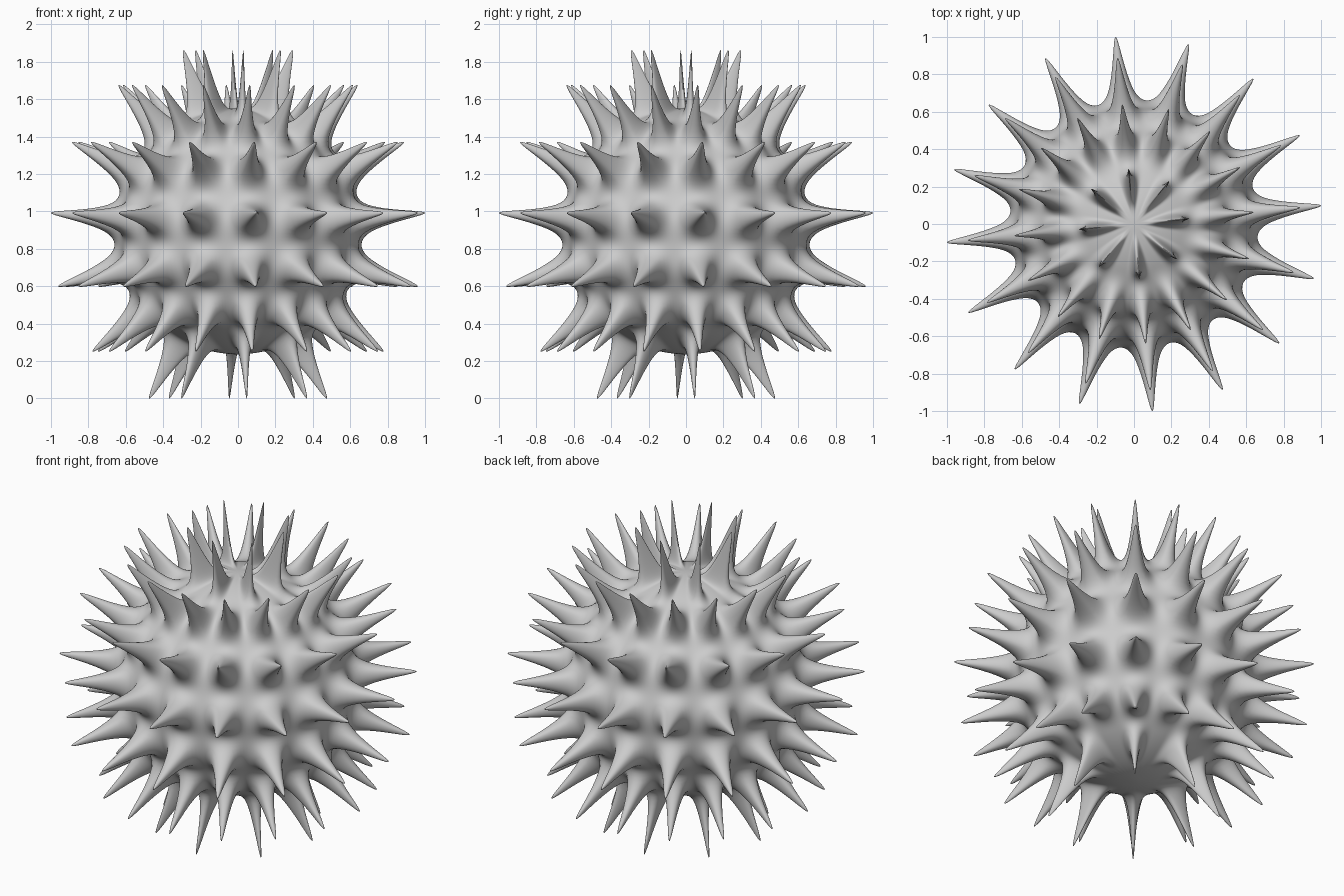
import bpy, bmesh, math
from mathutils import Vector

if "Cube" in bpy.data.objects:
    bpy.data.objects.remove(bpy.data.objects["Cube"])

BODY_RADIUS = 0.66
TIP_SCALE = 0.1
STEP = math.pi / 16          # one face of the 32 x 16 sphere


def is_spike(face):
    """Every second face carries a spike; the rings near the poles have half as many."""
    c = face.calc_center_median()
    ring = int(math.acos(c.z / c.length) / STEP)
    seg = int((math.atan2(c.y, c.x) % math.tau) / STEP)
    if ring % 2 == 0 or ring > 13:
        return False
    return seg % (4 if ring in (1, 13) else 2) == 0


def fill_mesh(mesh, height):
    bm = bmesh.new()
    bmesh.ops.create_uvsphere(bm, u_segments=32, v_segments=16, radius=BODY_RADIUS)
    bm.normal_update()
    chosen = [f for f in bm.faces if is_spike(f)]
    tips = bmesh.ops.extrude_discrete_faces(bm, faces=chosen)["faces"]
    # taper each extruded face to a small tip
    for f in tips:
        c = f.calc_center_median()
        n = f.normal.copy()
        if n.length < 0.5:
            n = c.normalized()
        for v in f.verts:
            v.co = c + (v.co - c) * TIP_SCALE + n * height
    bmesh.ops.recalc_face_normals(bm, faces=bm.faces[:])
    for f in bm.faces:
        f.smooth = True
    bm.to_mesh(mesh)
    bm.free()
    mesh.update()


def smooth_points(ob):
    ob.update_tag()
    bpy.context.view_layer.update()
    ev = ob.evaluated_get(bpy.context.evaluated_depsgraph_get())
    return [v.co.copy() for v in ev.data.vertices]


# spiked ball
mesh = bpy.data.meshes.new("spiked_ball")
ball = bpy.data.objects.new("spiked_ball", mesh)
bpy.context.collection.objects.link(ball)
sub = ball.modifiers.new("smooth", 'SUBSURF')
sub.levels = sub.render_levels = 3

# spike height so that the smoothed tips reach x = 1
height = 0.4
for _ in range(3):
    fill_mesh(mesh, height)
    height += (1.0 - max(p.x for p in smooth_points(ball))) / 0.92
fill_mesh(mesh, height)

# stand on the ground
low = min(p.z for p in smooth_points(ball))
for v in mesh.vertices:
    v.co -= Vector((0, 0, low))
mesh.update()
